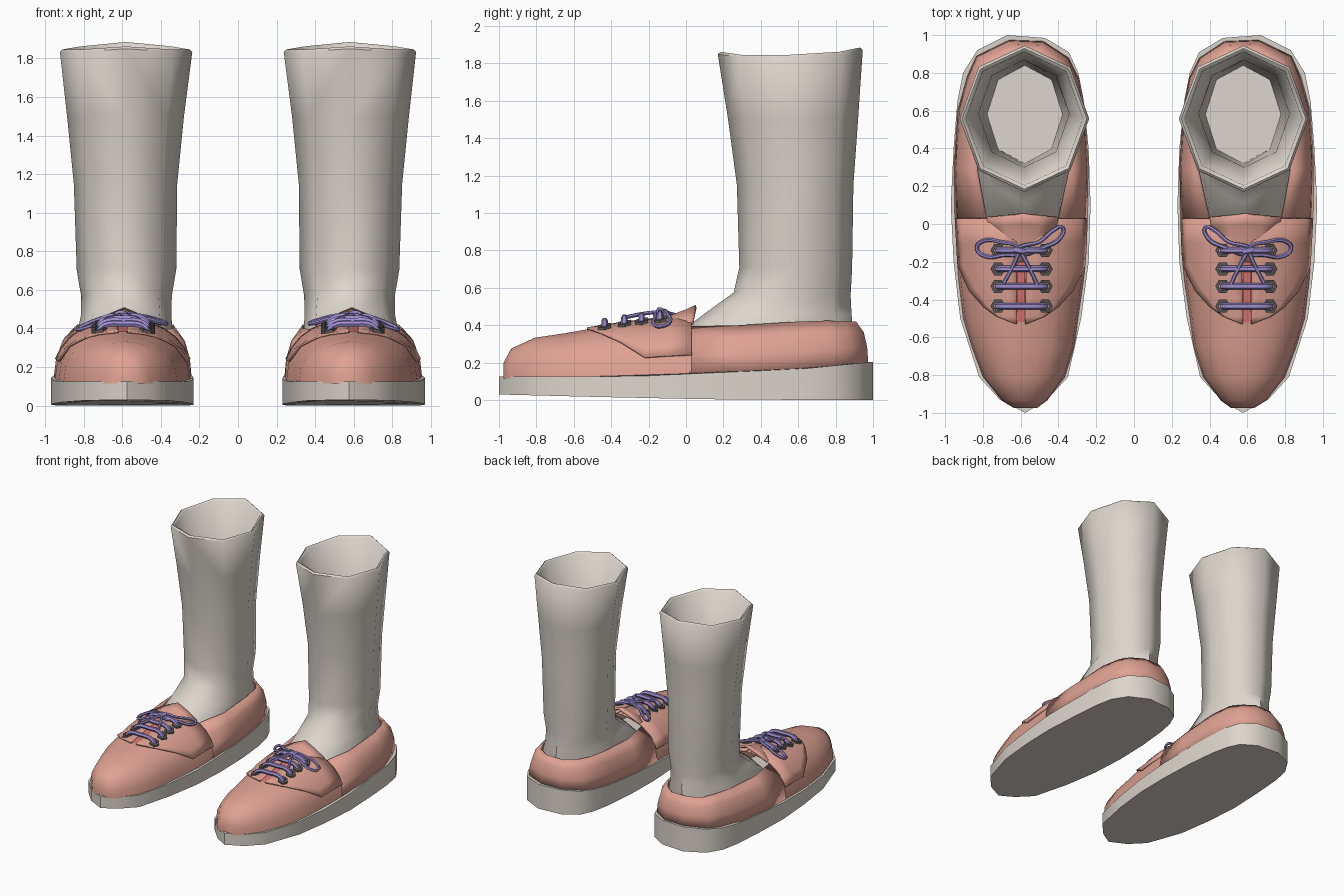
import bpy, bmesh, math
from mathutils import Vector

if "Cube" in bpy.data.objects:
    bpy.data.objects.remove(bpy.data.objects["Cube"])


def material(name, rgb):
    m = bpy.data.materials.new(name)
    m.diffuse_color = (*rgb, 1)
    m.use_nodes = True
    m.node_tree.nodes["Principled BSDF"].inputs["Base Color"].default_value = m.diffuse_color
    return m


PINK = material("pink canvas", (0.74, 0.36, 0.29))
CREAM = material("cream", (0.72, 0.67, 0.61))
LILAC = material("lilac lace", (0.34, 0.27, 0.62))
GREY = material("dark eyelet", (0.11, 0.11, 0.11))
RED = material("red lining", (0.74, 0.18, 0.17))


def finish(ob, mat, thick=0, angle=40):
    """Colour, thicken, mirror to the other foot and smooth."""
    ob.data.materials.append(mat)
    bpy.context.view_layer.objects.active = ob
    ob.select_set(True)
    if ob.type == 'CURVE':
        bpy.ops.object.convert(target='MESH')
        ob = bpy.context.object
    bpy.ops.object.shade_smooth_by_angle(angle=math.radians(angle))
    if thick:
        s = ob.modifiers.new("thickness", 'SOLIDIFY')
        s.thickness, s.offset = thick, -1
    ob.modifiers.new("other foot", 'MIRROR').use_mirror_merge = False
    ob.select_set(False)


def loft(name, rows, mat, closed=False, caps=(False, False), thick=0, angle=40):
    """Skin a list of equally long point rows."""
    bm = bmesh.new()
    vs = [[bm.verts.new(p) for p in r] for r in rows]
    n = len(rows[0])
    for a, b in zip(vs, vs[1:]):
        for i in range(n if closed else n - 1):
            j = (i + 1) % n
            bm.faces.new((a[i], a[j], b[j], b[i]))
    for use, r in zip(caps, (vs[0], vs[-1])):
        if use:
            bm.faces.new(r)
    bmesh.ops.remove_doubles(bm, verts=bm.verts, dist=1e-5)
    bmesh.ops.recalc_face_normals(bm, faces=bm.faces)
    me = bpy.data.meshes.new(name)
    bm.to_mesh(me)
    bm.free()
    ob = bpy.data.objects.new(name, me)
    bpy.context.collection.objects.link(ob)
    finish(ob, mat, thick, angle)


def tube(name, pts, r, mat, cyclic=False):
    cu = bpy.data.curves.new(name, 'CURVE')
    cu.dimensions, cu.bevel_depth, cu.bevel_resolution = '3D', r, 1
    cu.resolution_u, cu.use_fill_caps = 4, True
    sp = cu.splines.new('BEZIER')
    sp.bezier_points.add(len(pts) - 1)
    for b, p in zip(sp.bezier_points, pts):
        b.co = p
        b.handle_left_type = b.handle_right_type = 'AUTO'
    sp.use_cyclic_u = cyclic
    ob = bpy.data.objects.new(name, cu)
    bpy.context.collection.objects.link(ob)
    finish(ob, mat)


def interp(table, x):
    """Piecewise linear lookup; each row is (key, values...)."""
    x = min(max(x, table[0][0]), table[-1][0])
    for a, b in zip(table, table[1:]):
        if x <= b[0]:
            t = (x - a[0]) / (b[0] - a[0])
            return [p + (q - p) * t for p, q in zip(a[1:], b[1:])]


# Sole: outline wall between a curved underside and a wedge top
SOLE_TOP = [(-1, .125), (-.3, .125), (0, .14), (.6, .165), (1, .205)]
SOLE_LOW = [(-1, .03), (-.4, .015), (.2, .003), (1, 0)]
inner = [(.46, -.93), (.35, -.81), (.28, -.5), (.24, -.2), (.23, .1), (.24, .4),
         (.265, .65), (.295, .8), (.345, .91), (.47, .985)]
outer = [(.67, 1), (.83, .92), (.905, .8), (.935, .65), (.955, .4), (.97, .1),
         (.955, -.2), (.92, -.5), (.82, -.81), (.71, -.93)]
outline = [(.575, -1)] + inner + outer
loft("sole", [[(x, y, interp(t, y)[0]) for x, y in outline] for t in (SOLE_LOW, SOLE_TOP)],
     CREAM, closed=True, caps=(True, True), angle=35)

# Upper: arched cross-sections along the foot (y, inner x, outer x, top z)
STATIONS = [(-.975, .515, .635, .20), (-.935, .46, .70, .275), (-.81, .365, .80, .333),
            (-.65, .315, .86, .357), (-.5, .295, .905, .383), (-.3, .265, .93, .415),
            (-.15, .25, .94, .432), (.03, .245, .95, .44)]
ARCH = [(0, 1, 0), (1, .96, .35), (2, .82, .65), (3, .55, .87), (4, .3, .95), (5, 0, 1)]


def upper(y, s, side, lift=0):
    xi, xo, top = interp(STATIONS, y)
    base = interp(SOLE_TOP, y)[0] - .01
    fx, fz = interp(ARCH, s)
    return ((xi + xo) / 2 + side * fx * ((xo - xi) / 2 + lift), y, base + fz * (top - base + lift))


def surface_z(x, y):
    xi, xo, top = interp(STATIONS, y)
    base = interp(SOLE_TOP, y)[0] - .01
    f = min(1, abs(x - (xi + xo) / 2) / ((xo - xi) / 2))
    return base + interp([(a[1], a[2]) for a in reversed(ARCH)], f)[0] * (top - base)


loft("vamp", [[upper(st[0], s, -1) for s in range(6)] +
              [upper(st[0], s, 1) for s in range(4, -1, -1)] for st in STATIONS],
     PINK, caps=(True, False), angle=50)

# Raised lacing panels either side of the slit, with a swept lower edge
EDGE = [(-.53, 4.7), (-.49, 3.6), (-.44, 2.8), (-.35, 2), (-.22, 1), (.03, 1)]
for side, label in ((-1, "inner"), (1, "outer")):
    rows = []
    for y in (-.53, -.49, -.44, -.35, -.22, -.1, .03):
        lo = interp(EDGE, y)[0]
        rows.append([upper(y, lo + (4.75 - lo) * k / 6, side, .014) for k in range(7)])
    loft(label + "_lacing_panel", rows, PINK, thick=.012, angle=50)

# Red lining seen in the slit
loft("slit_lining", [[(.598 + dx, y, surface_z(.598, y) + .005) for dx in (-.022, .022)]
                     for y in (-.52, -.4, -.3, -.2)], RED)

# Heel quarter: (bottom x, y, collar x, y, z) around the opening
QUARTER = [(.245, .02, .395, .02, .395), (.24, .3, .335, .28, .40), (.26, .6, .335, .6, .42),
           (.29, .77, .36, .76, .425), (.345, .88, .42, .85, .42), (.48, .968, .50, .91, .42),
           (.66, .975, .655, .91, .42), (.835, .89, .755, .85, .42), (.885, .78, .80, .76, .425),
           (.935, .6, .835, .6, .42), (.955, .3, .835, .28, .40), (.95, .02, .785, .02, .395)]
rows = []
for t, f in ((0, 0), (.1, .4), (.38, .75), (1, 1)):
    row = []
    for bx, by, cx, cy, cz in QUARTER:
        base = interp(SOLE_TOP, by)[0] - .01
        row.append((bx + (cx - bx) * t, by + (cy - by) * t, base + (cz - base) * f))
    rows.append(row)
loft("heel_quarter", rows, PINK, thick=.015, angle=50)

# Tongue: ridged flap rising towards the ankle
rows = []
for y, w, zs in ((-.2, .12, (.435, .425, .40)), (-.08, .15, (.455, .435, .405)),
                 (0, .18, (.485, .455, .41)), (.05, .19, (.51, .47, .42))):
    rows.append([(.59 + k * w / 2, y - .008 * abs(k), zs[abs(k)]) for k in range(-2, 3)])
loft("tongue", rows, PINK, thick=.018, angle=50)


# Sock: eight-sided rings (z front, z back, x centre, x radius, y front, y back)
def ring(zf, zb, cx, rx, yf, yb, square=1):
    pts = []
    for k in range(8):
        c, s = math.cos(k * math.pi / 4), math.sin(k * math.pi / 4)
        c, s = (math.copysign(abs(v) ** square, v) for v in (c, s))
        pts.append((cx + rx * c, (yf + yb) / 2 + (yb - yf) / 2 * s,
                    zf + (zb - zf) * (s + 1) / 2))
    return pts


def rim(points, dz=0):
    # dip the two sides of the cuff
    return [(x, y, z + dz - .028 * abs(x - .58) / .34) for x, y, z in points]


loft("sock", [
    ring(.14, .18, .59, .27, -.15, .88, .7),
    ring(.38, .40, .585, .245, -.01, .89, .75),
    ring(.47, .46, .58, .235, .11, .885, .85),
    ring(.575, .56, .578, .235, .255, .88),
    ring(.71, .70, .578, .258, .285, .888),
    ring(1.15, 1.15, .583, .268, .272, .895),
    ring(1.5, 1.5, .583, .303, .225, .92),
    rim(ring(1.85, 1.872, .58, .343, .17, .945)),
    rim(ring(1.862, 1.885, .58, .33, .185, .93)),
    rim(ring(1.85, 1.872, .58, .31, .205, .91)),
    ring(1.15, 1.15, .583, .24, .30, .868),
    ring(.70, .70, .578, .23, .31, .86),
    ring(.3, .3, .578, .2, .32, .84)], CREAM, closed=True, caps=(True, True), angle=55)

# Eyelets and straight lace rungs
for i, y in enumerate((-.435, -.33, -.238, -.14)):
    for side, label in ((-1, "inner"), (1, "outer")):
        x = .595 + side * .125
        z = surface_z(x, y) + .02
        tilt = -side * .3
        rows = []
        for r, h in ((.04, -.012), (.04, .008), (.022, .008), (.022, -.012)):
            rows.append([(x + r * math.cos(a), y + r * math.sin(a),
                          z + h + r * math.cos(a) * tilt + r * math.sin(a) * .2)
                         for a in (k * math.pi / 3 for k in range(6))])
        loft(f"{label}_eyelet_{i + 1}", rows + rows[:1], GREY, closed=True)
    pts = [(.595 + dx, y, surface_z(.595 + dx, y) + up) for dx, up in
           ((-.13, .012), (-.1, .035), (0, .03), (.1, .035), (.13, .012))]
    tube(f"lace_rung_{i + 1}", pts, .017, LILAC)

# Bow: knot, two loops and two tails
knot = (.605, -.14, .472)
tube("outer_bow_loop", [knot, (.71, -.095, .452), (.80, -.09, .415), (.832, -.13, .395),
                        (.78, -.172, .405), (.70, -.165, .44)], .011, LILAC, True)
tube("inner_bow_loop", [knot, (.50, -.095, .465), (.42, -.03, .445), (.377, -.018, .43),
                        (.388, -.07, .425), (.47, -.12, .448)], .011, LILAC, True)
for label, ends in (("outer", ((.64, -.22), (.69, -.315))), ("inner", ((.56, -.22), (.51, -.325)))):
    tube(label + "_bow_tail", [knot] + [(x, y, surface_z(x, y) + .045) for x, y in ends],
         .011, LILAC)
tube("bow_knot", [(.58, -.145, .465), (.605, -.14, .475), (.63, -.135, .465)], .022, LILAC)
